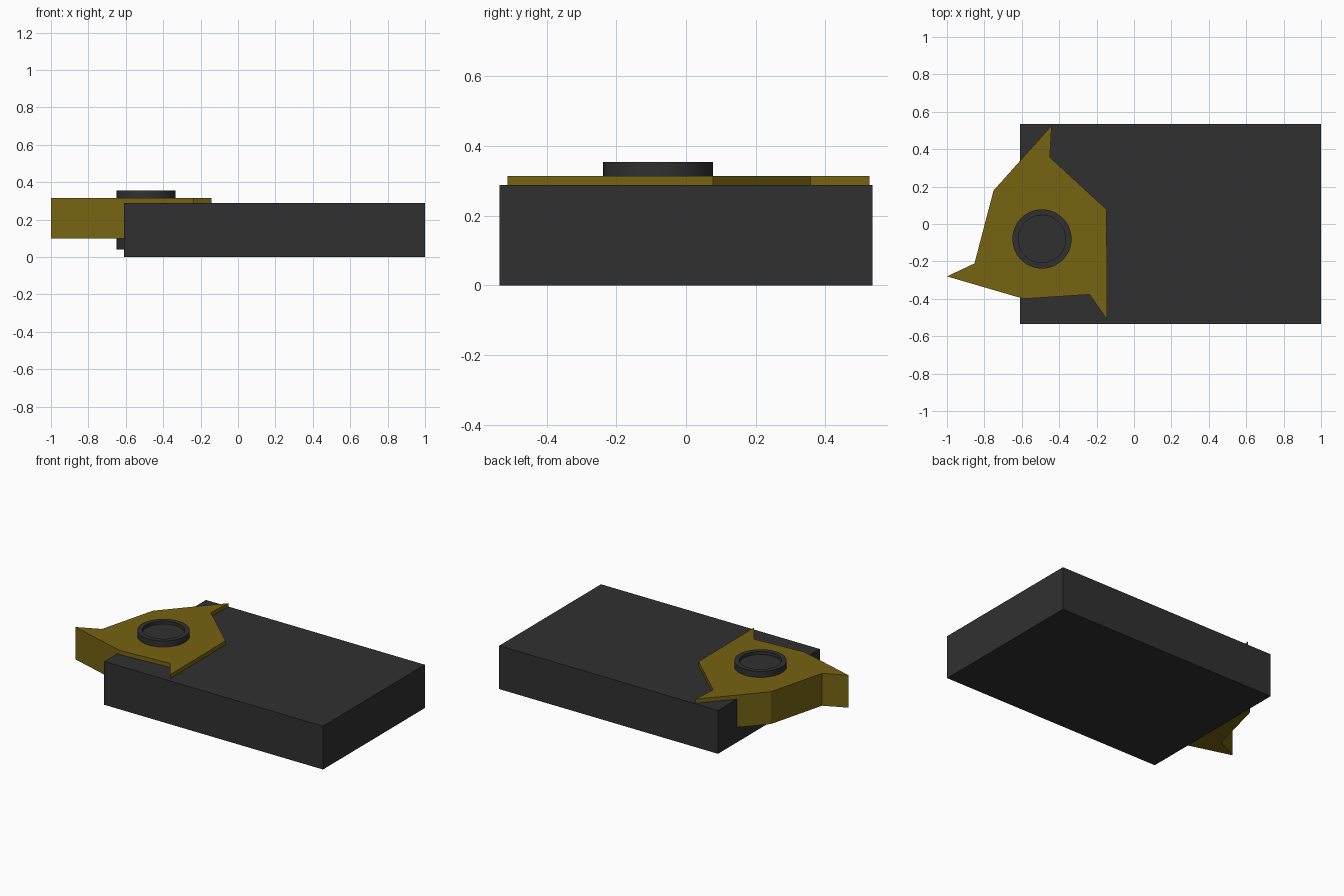
import bpy, bmesh
from mathutils import Matrix

if "Cube" in bpy.data.objects:
    bpy.data.objects.remove(bpy.data.objects["Cube"])


def material(name, rgb):
    mat = bpy.data.materials.new(name)
    mat.diffuse_color = (*rgb, 1)
    mat.use_nodes = True
    mat.node_tree.nodes["Principled BSDF"].inputs["Base Color"].default_value = mat.diffuse_color
    return mat


def add_object(name, bm, mat):
    bmesh.ops.recalc_face_normals(bm, faces=bm.faces)
    mesh = bpy.data.meshes.new(name)
    bm.to_mesh(mesh)
    bm.free()
    mesh.materials.append(mat)
    obj = bpy.data.objects.new(name, mesh)
    bpy.context.collection.objects.link(obj)
    return obj


def prism(name, outline, z0, z1, mat):
    bm = bmesh.new()
    face = bm.faces.new([bm.verts.new((x, y, z0)) for x, y in outline])
    ext = bmesh.ops.extrude_face_region(bm, geom=[face], use_keep_orig=True)
    top = [v for v in ext["geom"] if isinstance(v, bmesh.types.BMVert)]
    bmesh.ops.translate(bm, verts=top, vec=(0, 0, z1 - z0))
    return add_object(name, bm, mat)


steel = material("dark_steel", (0.03, 0.03, 0.03))
carbide = material("gold_coating", (0.18, 0.125, 0.006))

# Rectangular holder shank
prism("shank", [(-0.61, -0.535), (1, -0.535), (1, 0.535), (-0.61, 0.535)], 0, 0.288, steel)

# Three-pointed cutting insert
prism("cutting_insert",
      [(-0.44, 0.527), (-0.45, 0.357), (-0.147, 0.078),
       (-0.143, -0.512), (-0.238, -0.377), (-0.59, -0.4),
       (-1, -0.28), (-0.853, -0.211), (-0.751, 0.179)],
      0.1, 0.315, carbide)

# Clamp screw with a shallow recess in its head
bm = bmesh.new()
bmesh.ops.create_cone(bm, cap_ends=True, segments=48, radius1=0.158, radius2=0.158, depth=0.315,
                      matrix=Matrix.Translation((-0.492, -0.08, 0.1975)))
head = max(bm.faces, key=lambda f: f.calc_center_median().z)
bmesh.ops.inset_region(bm, faces=[head], thickness=0.031)
floor = bmesh.ops.extrude_discrete_faces(bm, faces=[head])["faces"][0]
bmesh.ops.translate(bm, verts=floor.verts, vec=(0, 0, -0.02))
screw = add_object("clamp_screw", bm, steel)
bpy.context.view_layer.objects.active = screw
screw.select_set(True)
bpy.ops.object.shade_smooth_by_angle()
